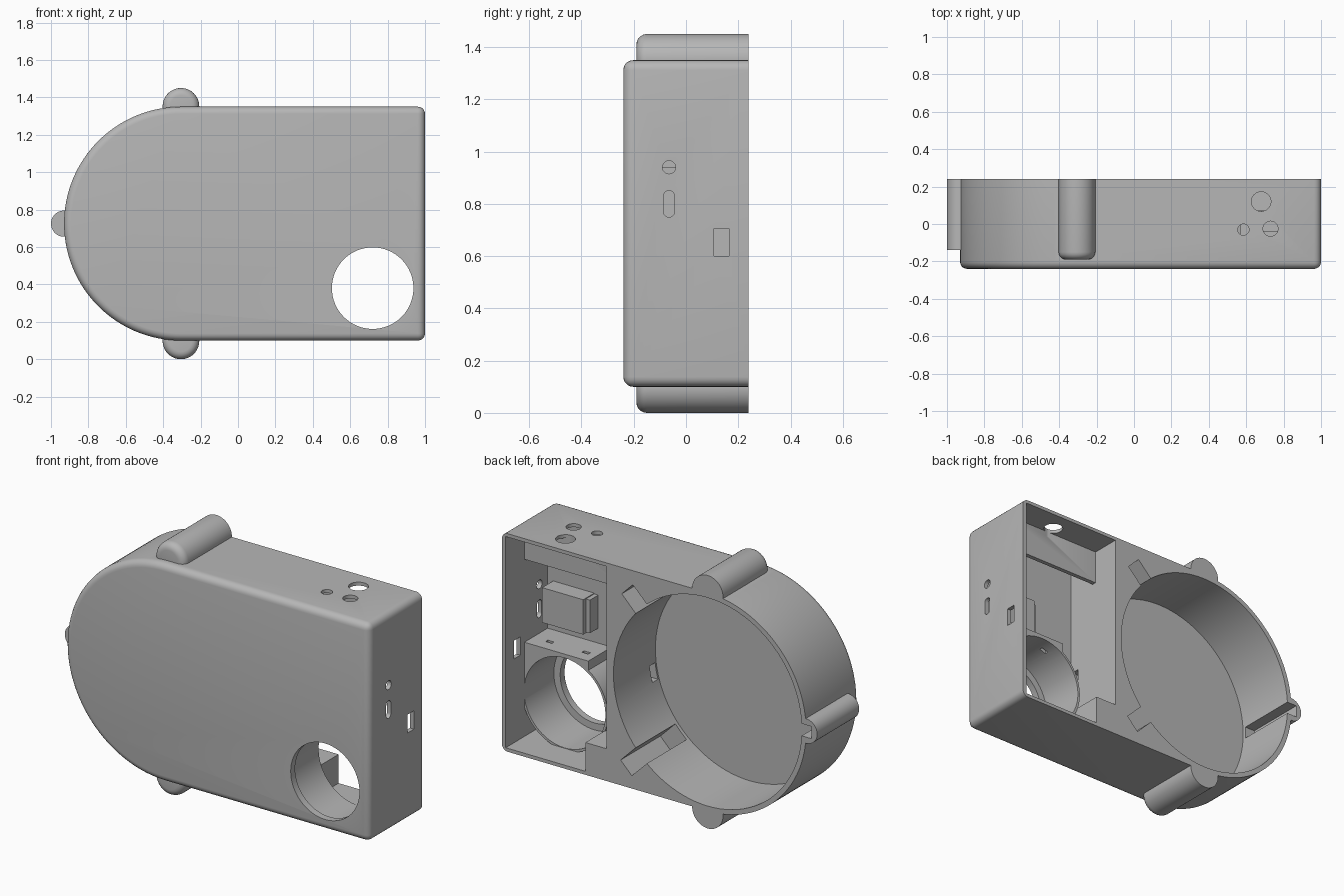
import bpy, bmesh, math
from mathutils import Vector

if "Cube" in bpy.data.objects:
    bpy.data.objects.remove(bpy.data.objects["Cube"], do_unlink=True)

grey = bpy.data.materials.new("plain_grey")
grey.use_nodes = True
colour = (0.47, 0.47, 0.47, 1)
grey.diffuse_color = colour
grey.node_tree.nodes["Principled BSDF"].inputs["Base Color"].default_value = colour

BACK, FRONT, FLOOR = 0.24, -0.24, -0.14
CX, CZ = -0.305, 0.725          # centre of the round end
HX, HZ = 0.72, 0.38             # centre of the big opening


def arc(cx, cy, r, n=48, a0=0.0, a1=360.0):
    full = abs(a1 - a0) >= 360
    steps = n if full else n + 1
    angles = [math.radians(a0 + (a1 - a0) * i / n) for i in range(steps)]
    return [(cx + r * math.cos(a), cy + r * math.sin(a)) for a in angles]


def rect(x0, x1, z0, z1):
    return [(x0, z0), (x1, z0), (x1, z1), (x0, z1)]


def prism(name, pts, lo, hi, axis="y", bevel=0.0, corner=None):
    """Extrude a 2D outline along an axis; optionally round the low rim."""
    place = {"y": lambda u, v, w: (u, w, v),
             "x": lambda u, v, w: (w, u, v),
             "z": lambda u, v, w: (u, v, w)}[axis]
    bm = bmesh.new()
    a = [bm.verts.new(place(u, v, lo)) for u, v in pts]
    b = [bm.verts.new(place(u, v, hi)) for u, v in pts]
    bm.faces.new(a)
    bm.faces.new(b[::-1])
    for i in range(len(pts)):
        j = (i + 1) % len(pts)
        bm.faces.new((a[i], b[i], b[j], a[j]))
    bmesh.ops.recalc_face_normals(bm, faces=bm.faces)
    if bevel:
        rim = set(a)
        edges = [e for e in bm.edges if all(v in rim for v in e.verts)
                 or (corner and all(corner(v.co) for v in e.verts)
                     and abs(e.verts[0].co.z - e.verts[1].co.z) < 0.001)]
        bmesh.ops.bevel(bm, geom=edges, offset=bevel, segments=5,
                        profile=0.5, affect="EDGES")
    mesh = bpy.data.meshes.new(name)
    bm.to_mesh(mesh)
    bm.free()
    mesh.materials.append(grey)
    ob = bpy.data.objects.new(name, mesh)
    bpy.context.collection.objects.link(ob)
    return ob


# Main shell: square at one end, round at the other
outline = arc(CX, CZ, 0.625, 64, 90, 270) + [(1, 0.10), (1, 1.35)]
housing = prism("housing", outline, FRONT, BACK, bevel=0.038,
                corner=lambda c: c.x > 0.99)


def combine(operation, *parts):
    """Apply boolean parts to the housing and discard them."""
    bpy.context.view_layer.objects.active = housing
    for part in parts:
        part.hide_render = True
        mod = housing.modifiers.new(part.name, "BOOLEAN")
        mod.operation, mod.solver, mod.object = operation, "EXACT", part
        bpy.ops.object.modifier_apply(modifier=mod.name)
        bpy.data.objects.remove(part, do_unlink=True)


# Outer lugs
for z in (0.098, 1.352):
    combine("UNION", prism("lug", arc(CX, z, 0.098), -0.19, BACK, bevel=0.04))
combine("UNION", prism("end_lug", arc(-0.93, CZ, 0.07), FLOOR, BACK))

# Round pocket with three radial keyways
combine("DIFFERENCE", prism("round_pocket", arc(CX, CZ, 0.597, 96), FLOOR, 0.3))
for angle, reach, half in ((45, 0.72, 0.05), (-45, 0.73, 0.05), (180, 0.66, 0.035)):
    d = Vector((math.cos(math.radians(angle)), math.sin(math.radians(angle))))
    n = Vector((-d.y, d.x)) * half
    c = Vector((CX, CZ))
    corners = [c + d * 0.4 - n, c + d * reach - n, c + d * reach + n, c + d * 0.4 + n]
    combine("DIFFERENCE", prism("keyway", [tuple(p) for p in corners],
                                FLOOR + 0.02, 0.3))

# Stepped compartment at the square end
bay = [(0.47, 0.12), (0.975, 0.12), (0.975, 1.33), (0.335, 1.33),
       (0.335, 0.285), (0.47, 0.285)]
combine("DIFFERENCE", prism("compartment", bay, FLOOR, 0.3))

# Parts inside the compartment
combine("UNION",
        prism("tube", arc(HX, HZ, 0.272, 64), FLOOR - 0.02, 0.07),
        prism("tube_block", rect(0.57, 0.985, 0.45, 0.66), FLOOR - 0.03, 0.071),
        prism("top_strip", rect(0.325, 0.984, 1.135, 1.34), 0.045, 0.07),
        prism("raised_box", rect(0.68, 0.94, 0.74, 0.94), FLOOR - 0.02, -0.04),
        prism("box_tab", rect(0.655, 0.69, 0.745, 0.935), FLOOR - 0.025, -0.065))

# Big opening with a thin lip at the front
combine("DIFFERENCE",
        prism("bore", arc(HX, HZ, 0.258, 64), -0.20, 0.1),
        prism("opening", arc(HX, HZ, 0.218, 64), -0.3, 0.0))

# Ports in the flat side
slot = arc(-0.065, 0.83, 0.021, 12, 0, 180) + arc(-0.065, 0.77, 0.021, 12, 180, 360)
combine("DIFFERENCE",
        prism("round_port", arc(-0.065, 0.94, 0.025, 24), 0.955, 1.1, "x"),
        prism("slot_port", slot, 0.955, 1.1, "x"),
        prism("square_port", rect(0.108, 0.165, 0.60, 0.705), 0.95, 1.1, "x"))

# Holes in the top
for x, y, r in ((0.68, 0.12, 0.052), (0.585, -0.03, 0.03), (0.73, -0.025, 0.04)):
    combine("DIFFERENCE", prism("top_hole", arc(x, y, r, 32), 1.30, 1.5, "z"))

# Small passages: tube block top and the wall between the pockets
for x in (0.62, 0.85):
    combine("DIFFERENCE", prism("block_slot", rect(x, x + 0.04, 0.6, 0.7), -0.02, 0.0))
combine("DIFFERENCE", prism("wire_passage", rect(0.25, 0.36, 0.56, 0.65), -0.13, -0.08))

bpy.ops.object.select_all(action="DESELECT")
housing.select_set(True)
bpy.context.view_layer.objects.active = housing
bpy.ops.object.shade_smooth_by_angle(angle=math.radians(30))
